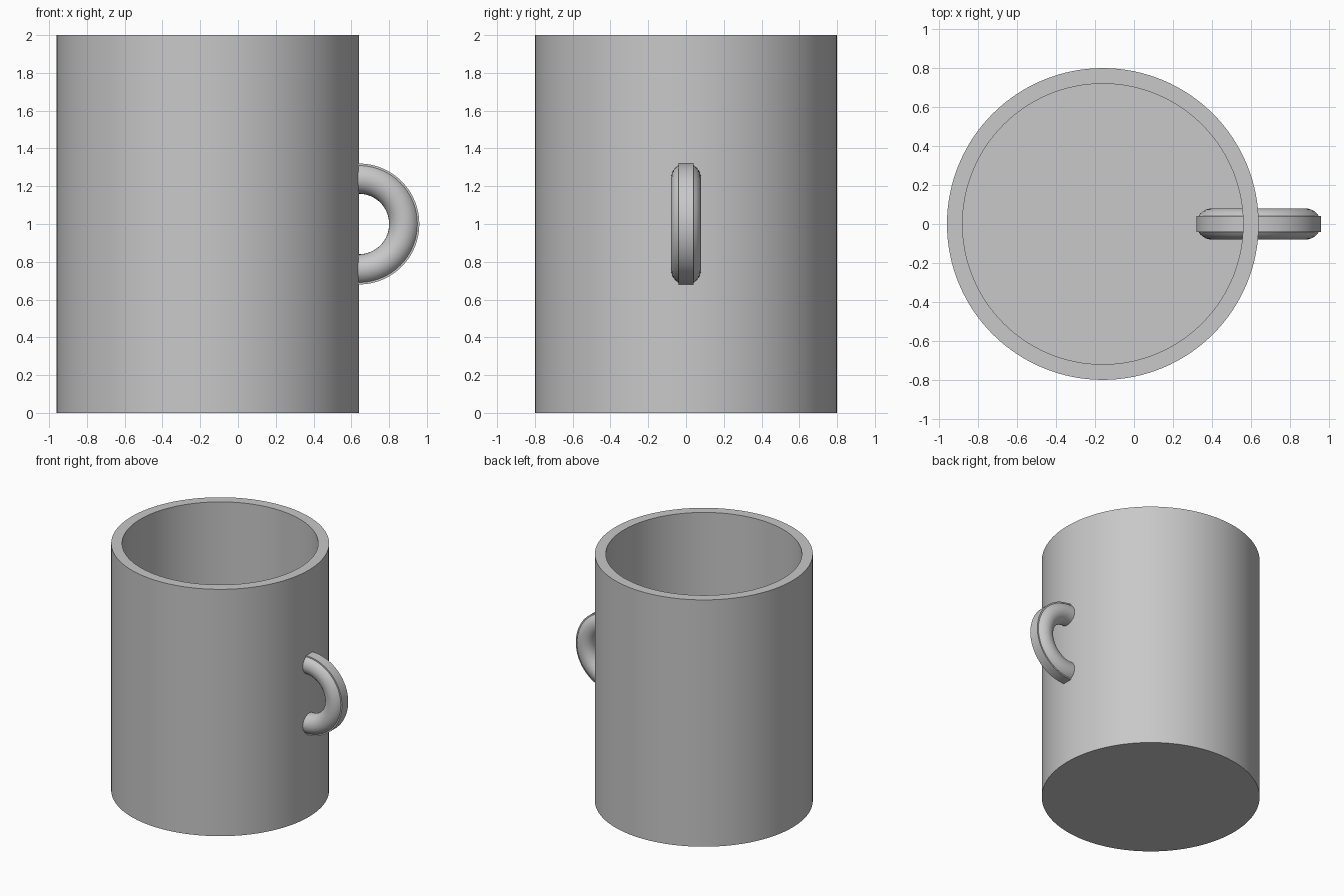
import bpy
import math
from mathutils import Matrix

cube = bpy.data.objects.get("Cube")
if cube:
    bpy.data.objects.remove(cube, do_unlink=True)

# One plain grey for the whole mug
grey = bpy.data.materials.new("plain_grey")
grey.use_nodes = True
colour = (0.58, 0.58, 0.58, 1)
grey.diffuse_color = colour
grey.node_tree.nodes["Principled BSDF"].inputs["Base Color"].default_value = colour


def lathe(name, profile, steps, closed, placement):
    """Revolve a (radius, height) profile about z, then place it."""
    count = len(profile)
    verts, faces = [], []
    for s in range(steps):
        a = 2 * math.pi * s / steps
        verts += [(r * math.cos(a), r * math.sin(a), z) for r, z in profile]
    for s in range(steps):
        here, there = s * count, (s + 1) % steps * count
        for i in range(count if closed else count - 1):
            j = (i + 1) % count
            faces.append((here + i, there + i, there + j, here + j))
    if not closed:
        # Flat caps over the first and last rings
        faces.append([s * count for s in reversed(range(steps))])
        faces.append([s * count + count - 1 for s in range(steps)])
    mesh = bpy.data.meshes.new(name)
    mesh.from_pydata(verts, [], faces)
    mesh.transform(placement)
    mesh.update()
    mesh.materials.append(grey)
    obj = bpy.data.objects.new(name, mesh)
    bpy.context.collection.objects.link(obj)
    bpy.ops.object.select_all(action="DESELECT")
    obj.select_set(True)
    bpy.context.view_layer.objects.active = obj
    bpy.ops.object.shade_smooth_by_angle(angle=math.radians(30))
    return obj


# Cup: outer wall, rim, inner wall and floor
radius, wall, height = 0.8, 0.08, 2.0
cup_profile = [(radius, 0), (radius, height),
               (radius - wall, height), (radius - wall, wall)]
lathe("cup_body", cup_profile, 128, False, Matrix.Translation((-0.16, 0, 0)))

# Handle: full ring, round in section with a raised flat band on its outside
ring, tube, band = 0.24, 0.08, 0.04
start = math.asin(band / tube)
arc = 24
section = []
for i in range(arc + 1):
    a = start + (2 * math.pi - 2 * start) * i / arc
    section.append((ring + tube * math.cos(a), tube * math.sin(a)))
section += [(ring + tube, -band), (ring + tube, band)]
lathe("handle_ring", section, 96, True,
      Matrix.Translation((0.64, 0, 1)) @ Matrix.Rotation(math.pi / 2, 4, "X"))
